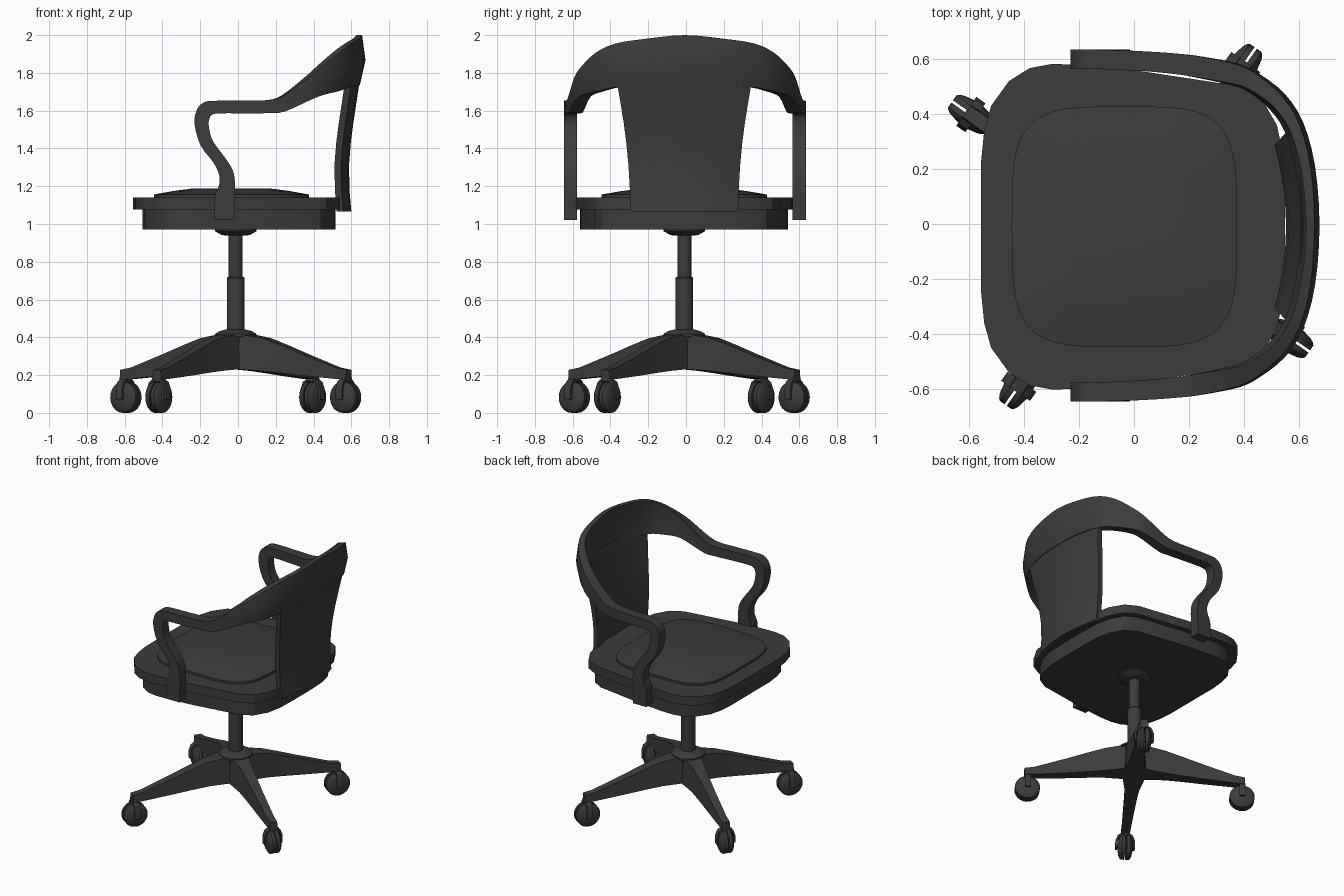
import bpy, bmesh, math
from mathutils import Vector, Matrix

if "Cube" in bpy.data.objects:
    bpy.data.objects.remove(bpy.data.objects["Cube"])

CENTRE = Matrix.Translation((-0.012, -0.009, 0))
DARK = bpy.data.materials.new("dark_grey")
DARK.diffuse_color = (0.045, 0.045, 0.045, 1)
DARK.use_nodes = True
DARK.node_tree.nodes["Principled BSDF"].inputs["Base Color"].default_value = DARK.diffuse_color


def loft(name, rings, mat=CENTRE):
    """Skin closed rings of points and cap both ends."""
    bm = bmesh.new()
    vs = [[bm.verts.new(mat @ Vector(p)) for p in r] for r in rings]
    n = len(vs[0])
    for a, b in zip(vs, vs[1:]):
        for i in range(n):
            j = (i + 1) % n
            bm.faces.new((a[i], a[j], b[j], b[i]))
    bm.faces.new(vs[0])
    bm.faces.new(vs[-1])
    bmesh.ops.recalc_face_normals(bm, faces=bm.faces)
    me = bpy.data.meshes.new(name)
    bm.to_mesh(me)
    bm.free()
    me.materials.append(DARK)
    ob = bpy.data.objects.new(name, me)
    bpy.context.collection.objects.link(ob)
    return ob


def lathe(name, profile, mat=CENTRE, n=28):
    """Turn (radius, height) pairs around local z."""
    return loft(name, [[(r * math.cos(2 * math.pi * i / n), r * math.sin(2 * math.pi * i / n), z)
                        for i in range(n)] for r, z in profile], mat)


def refine(rings, steps=3):
    """Catmull-Rom smoothing between rings."""
    out = []
    for k in range(len(rings) - 1):
        q = [rings[max(0, min(len(rings) - 1, k + d))] for d in (-1, 0, 1, 2)]
        for s in range(steps):
            t = s / steps
            out.append([b + 0.5 * t * (c - a + t * (2 * a - 5 * b + 4 * c - d + t * (3 * (b - c) + d - a)))
                        for a, b, c, d in zip(*q)])
    return out + [rings[-1]]


# Seat: plate, smaller apron below, domed pad above
half = [(-.556, .24), (-.545, .35), (-.52, .44), (-.455, .53), (-.38, .577), (-.3, .592),
        (-.2, .59), (0, .57), (.38, .512), (.465, .465), (.52, .37), (.545, .25), (.55, .1)]
outline = half + [(x, -y) for x, y in reversed(half)]
SEAT = Matrix.Translation((0, -0.01, 0))


def slab(name, sx, sy, dx, z0, z1):
    loft(name, [[(x * sx + dx, y * sy, z) for x, y in outline] for z in (z0, z1)], SEAT)


slab("seat_plate", 1, 1, 0, 1.077, 1.14)
slab("seat_apron", .922, .93, .008, .97, 1.08)


def pad_ring(s, z, n=48):
    pts = []
    for i in range(n):
        c, d = math.cos(2 * math.pi * i / n), math.sin(2 * math.pi * i / n)
        pts.append((-.035 + s * .41 * math.copysign(abs(c) ** .5, c),
                    s * .438 * math.copysign(abs(d) ** .5, d), z))
    return pts


loft("seat_pad", [pad_ring(1, 1.13), pad_ring(1, 1.156), pad_ring(.76, 1.174), pad_ring(.52, 1.187)], SEAT)

# Arms and crest rail: one continuous bent bar
loop = [  # front edge x, z, rear edge x, z
    (-.124, 1.02, -.018, 1.02), (-.124, 1.14, -.016, 1.14), (-.1, 1.205, -.016, 1.225),
    (-.1, 1.26, -.03, 1.29), (-.13, 1.325, -.07, 1.353), (-.198, 1.416, -.135, 1.443),
    (-.23, 1.528, -.155, 1.523), (-.22, 1.6, -.15, 1.56), (-.187, 1.64, -.135, 1.58),
    (-.135, 1.652, -.09, 1.586)]
rail = [  # x, y, bottom z, top z, thickness, heading in degrees
    (.04, .598, 1.586, 1.653, .072, 3), (.16, .588, 1.587, 1.656, .075, 5),
    (.24, .577, 1.595, 1.682, .078, 10), (.37, .553, 1.655, 1.78, .075, 20),
    (.44, .524, 1.683, 1.838, .065, 34), (.527, .46, 1.703, 1.908, .058, 50),
    (.593, .365, 1.724, 1.955, .05, 65), (.637, .21, 1.735, 1.98, .045, 78),
    (.655, 0, 1.735, 2.0, .04, 90)]
stations = [(a, b, c, d, .605, .07, 0) for a, b, c, d in loop]
stations += [(x, zt, x, zb, y, w, g) for x, y, zb, zt, w, g in rail]
rings = []
for xa, za, xb, zb, y, w, g in stations:
    nrm = Vector((math.sin(math.radians(g)), math.cos(math.radians(g)), 0))
    a, b = Vector((xa, y, za)), Vector((xb, y, zb))
    m, h = (a + b) / 2, nrm * w / 2
    bulge = max(0, min(1, (za - zb - .08) / .18)) if g else 0
    a, b = a - nrm * .016 * bulge, b - nrm * .03 * bulge
    rings.append([a - h * (1 - .35 * bulge), a + h * (1 - .1 * bulge), m + h, b + h, b - h, m - h])
flip = [[Vector((p.x, -p.y, p.z)) for p in r] for r in reversed(rings[:-1])]
loft("arms_and_crest_rail", refine(rings + flip), Matrix.Translation((0, -0.006, 0)))

# Back splat: curved panel, wider towards the top
splat = []
for z, xc, hw in ((1.066, .6, .285), (1.18, .59, .288), (1.315, .588, .296), (1.43, .597, .307),
                  (1.53, .61, .32), (1.63, .625, .336), (1.73, .64, .353), (1.78, .647, .358)):
    us = [i / 5 - 1 for i in range(11)]
    row = [(xc - .042 * u * u, u * hw, z) for u in us]
    splat.append(row + [(x - .035, y, z) for x, y, z in reversed(row)])
loft("back_splat", splat, Matrix.Translation((0, -0.009, 0)))

# Gas column and discs
lathe("seat_mount", [(.05, .938), (.075, .942), (.11, .962), (.11, .975)])
lathe("column_upper", [(.037, .7), (.037, .96)])
lathe("column_lower", [(.047, .4), (.047, .715), (.043, .72)])
lathe("hub_cap", [(.11, .405), (.11, .418), (.085, .433), (.05, .442)])
lathe("hub", [(.083, .23), (.092, .412)])

# Four legs with twin-wheel casters
leg = [  # radius, bottom z, top z, half width
    (0, .23, .415, .075), (.09, .23, .413, .068), (.2, .222, .396, .048),
    (.32, .211, .357, .041), (.45, .198, .311, .036), (.66, .18, .24, .03), (.73, .178, .228, .029)]
arch = [(.064, .07), (.064, .125), (.05, .163), (.024, .182)]
inner = [(.052, .07), (.052, .12), (.042, .15), (.02, .17)]
wheel = [(.02, .005), (.083, .005), (.083, .026), (.076, .034), (.06, .042), (.02, .05)]
for k in range(4):
    turn = CENTRE @ Matrix.Rotation(math.radians(55 + 90 * k), 4, 'Z')
    loft(f"leg_{k + 1}", [[(r, -w, b), (r, w, b), (r, w * .85, t), (r, -w * .85, t)]
                          for r, b, t, w in leg], turn)
    caster = turn @ Matrix.Translation((.71, 0, 0))
    fork = []
    for s in (1, -1):
        for (y1, z1), (y0, z0) in list(zip(arch, inner))[::s]:
            fork.append([(-.02, s * y1, z1), (.02, s * y1, z1), (.02, s * y0, z0), (-.02, s * y0, z0)])
    loft(f"caster_fork_{k + 1}", fork, caster)
    lathe(f"caster_stem_{k + 1}", [(.022, .165), (.022, .2)], caster, 16)
    axle = caster @ Matrix.Translation((0, 0, .083))
    lathe(f"caster_axle_{k + 1}", [(.014, -.06), (.014, .06)],
          axle @ Matrix.Rotation(math.pi / 2, 4, 'X'), 12)
    for s, side in ((1, "left"), (-1, "right")):
        lathe(f"caster_wheel_{side}_{k + 1}", wheel,
              axle @ Matrix.Rotation(-s * math.pi / 2, 4, 'X'), 24)

# Smooth curved surfaces, keep edges crisp
for ob in bpy.context.collection.objects:
    ob.select_set(True)
    bpy.context.view_layer.objects.active = ob
bpy.ops.object.shade_smooth_by_angle(angle=math.radians(30))
